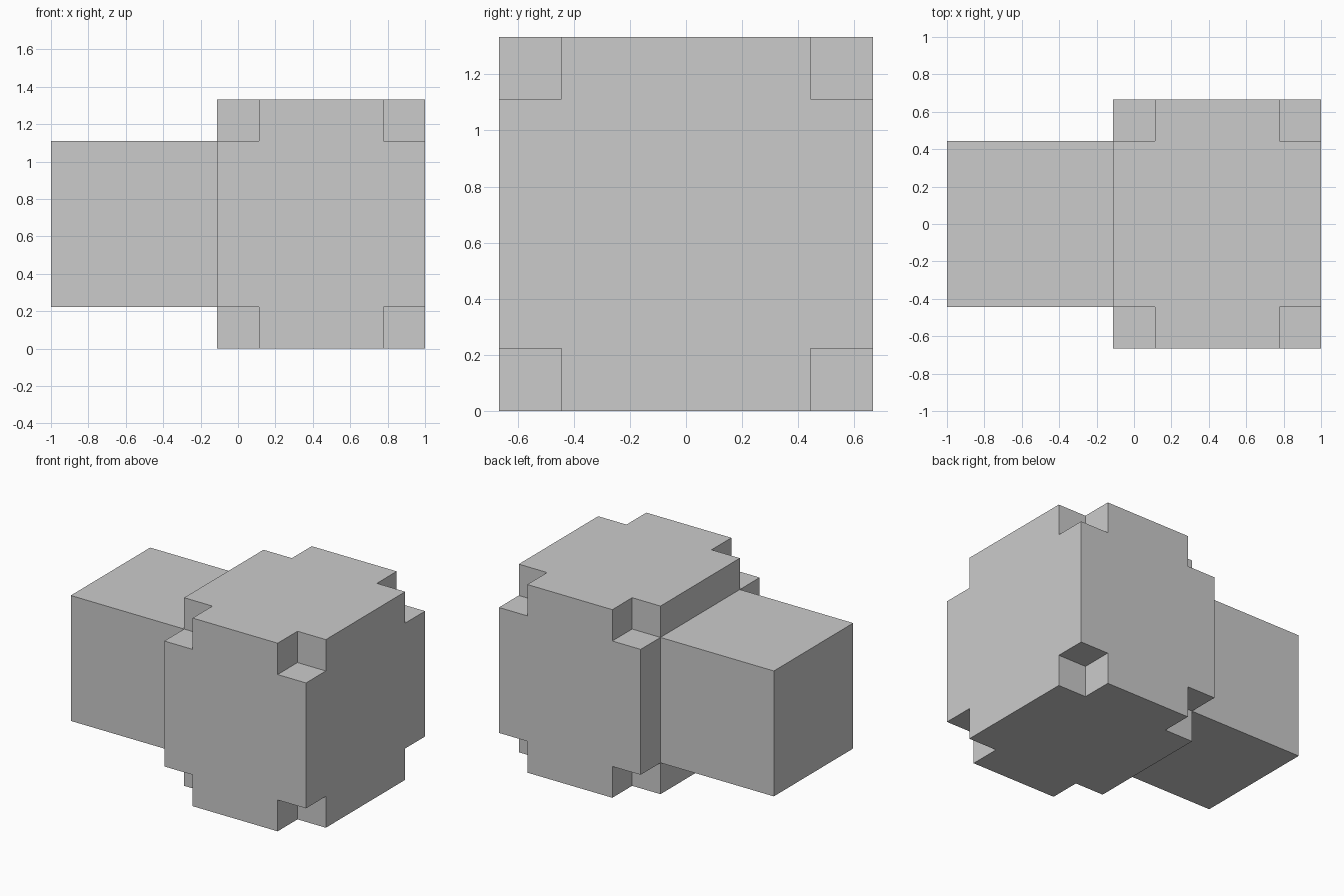
import bpy, bmesh, math
from itertools import product
from mathutils import Vector

if "Cube" in bpy.data.objects:
    bpy.data.objects.remove(bpy.data.objects["Cube"])

# Grid planes that bound the block, its corner notches and the arm
U = 1 / 9
planes = ([-1, -U, U, 7 * U, 1],
          [-6 * U, -4 * U, 4 * U, 6 * U],
          [0, 2 * U, 10 * U, 12 * U])

# Block cells without the eight corners, plus one cell for the arm
cells = {c for c in product((1, 2, 3), range(3), range(3))
         if c[0] == 2 or c[1] == 1 or c[2] == 1}
cells.add((0, 1, 1))

bm = bmesh.new()
verts = {}


def vert(key):
    if key not in verts:
        verts[key] = bm.verts.new([planes[a][key[a]] for a in range(3)])
    return verts[key]


# Outer skin: a face wherever a cell has no neighbour
for cell, axis, side in product(sorted(cells), range(3), (0, 1)):
    neighbour = list(cell)
    neighbour[axis] += 2 * side - 1
    if tuple(neighbour) in cells:
        continue
    u, v = (axis + 1) % 3, (axis + 2) % 3
    corners = []
    for du, dv in ((0, 0), (1, 0), (1, 1), (0, 1)):
        key = list(cell)
        key[axis] += side
        key[u] += du
        key[v] += dv
        corners.append(vert(tuple(key)))
    bm.faces.new(corners if side else corners[::-1])

# Merge coplanar faces into clean flat panels
bmesh.ops.dissolve_limit(bm, angle_limit=math.radians(1),
                         verts=bm.verts[:], edges=bm.edges[:])

mesh = bpy.data.meshes.new("notched_block_with_arm")
bm.to_mesh(mesh)
bm.free()
obj = bpy.data.objects.new("notched_block_with_arm", mesh)
bpy.context.collection.objects.link(obj)
